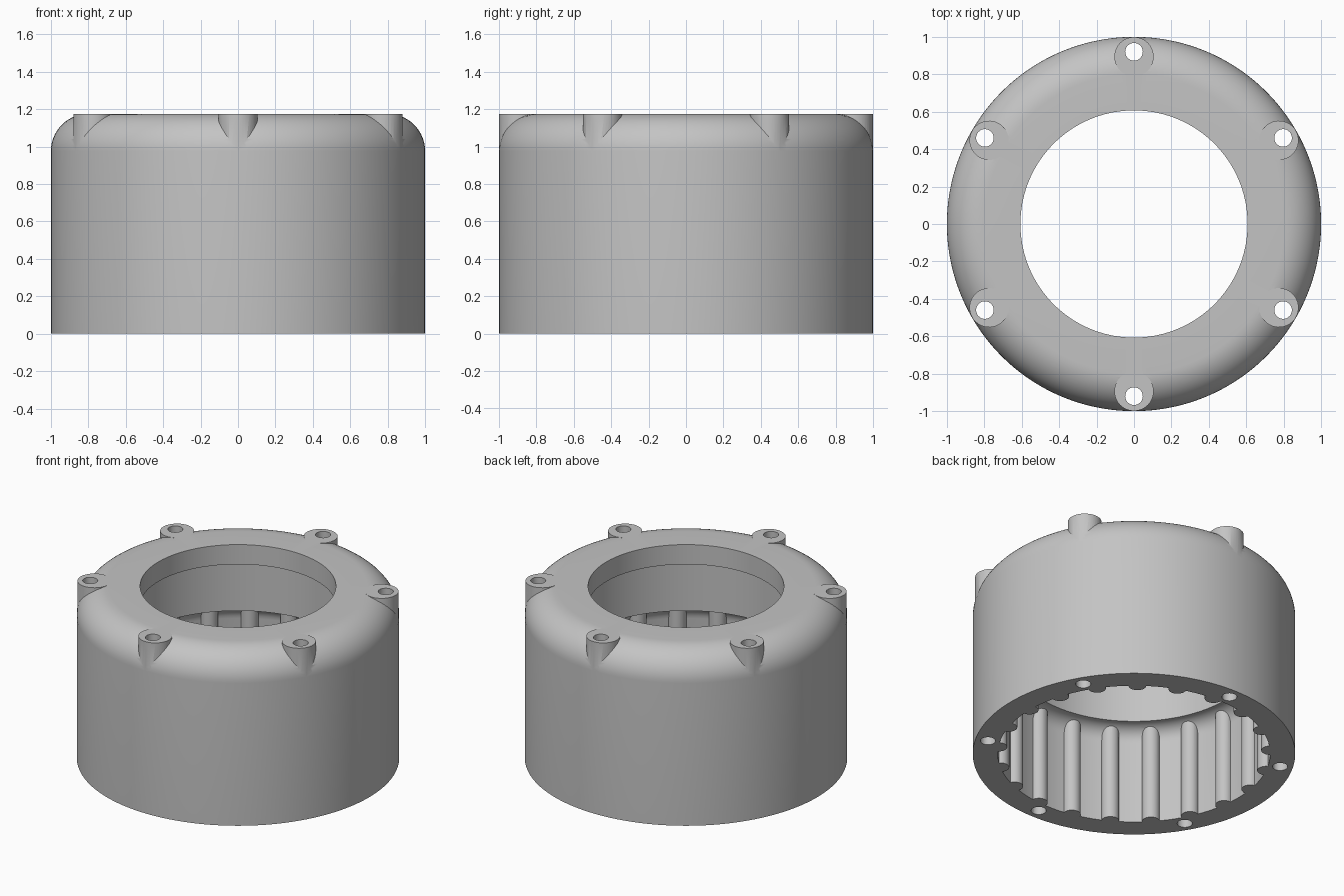
import bpy, bmesh
from math import cos, sin, pi, radians
from mathutils import Matrix, Vector

cube = bpy.data.objects.get("Cube")
if cube:
    bpy.data.objects.remove(cube, do_unlink=True)

HEIGHT = 1.175
WALL = 0.845      # toothed bore radius
SEAT = 0.74       # middle bore radius
OPENING = 0.607   # top opening radius

grey = bpy.data.materials.new("plain grey")
grey.use_nodes = True
colour = (0.55, 0.55, 0.55, 1)
grey.diffuse_color = colour
grey.node_tree.nodes["Principled BSDF"].inputs["Base Color"].default_value = colour


def add_object(name, bm):
    bmesh.ops.recalc_face_normals(bm, faces=bm.faces)
    mesh = bpy.data.meshes.new(name)
    bm.to_mesh(mesh)
    bm.free()
    mesh.materials.append(grey)
    obj = bpy.data.objects.new(name, mesh)
    bpy.context.collection.objects.link(obj)
    return obj


def arc(cx, cz, radius, start, end, steps):
    angles = [radians(start + (end - start) * i / steps) for i in range(steps + 1)]
    return [(cx + radius * cos(a), cz + radius * sin(a)) for a in angles]


def lathe(name, profile, steps):
    """Revolve a closed (radius, height) profile around z."""
    bm = bmesh.new()
    verts = [bm.verts.new((r, 0, z)) for r, z in profile]
    edges = [bm.edges.new((v, verts[i - 1])) for i, v in enumerate(verts)]
    bmesh.ops.spin(bm, geom=verts + edges, cent=(0, 0, 0), axis=(0, 0, 1),
                   angle=2 * pi, steps=steps)
    bmesh.ops.remove_doubles(bm, verts=bm.verts, dist=0.0005)
    return add_object(name, bm)


def cylinder_ring(name, count, phase, ring, radius, low, high, sides):
    """Upright cylinders spaced evenly on a circle."""
    bm = bmesh.new()
    for i in range(count):
        a = phase + 2 * pi * i / count
        place = Matrix.Translation(Vector((ring * cos(a), ring * sin(a), (low + high) / 2)))
        bmesh.ops.create_cone(bm, cap_ends=True, segments=sides, radius1=radius,
                              radius2=radius, depth=high - low,
                              matrix=place @ Matrix.Rotation(a, 4, 'Z'))
    return add_object(name, bm)


# Housing shell: rounded outer shoulder, stepped bore with a filleted shoulder
profile = [(WALL, 0), (1, 0)]
profile += arc(0.8, HEIGHT - 0.2, 0.2, 0, 90, 14)
profile += [(OPENING, HEIGHT), (OPENING, 1.04), (SEAT, 1.04), (SEAT, 0.66)]
profile += arc(WALL - 0.1, 0.56, 0.1, 90, 0, 8)
housing = lathe("housing", profile, 144)

# Screw bosses, inner round teeth and the through holes
bosses = cylinder_ring("screw_bosses", 6, pi / 2, 0.894, 0.105, 0.9, HEIGHT, 40)
teeth = cylinder_ring("inner_teeth", 21, 0, WALL, 0.055, 0, 0.69, 28)
holes = cylinder_ring("screw_hole_cutters", 6, pi / 2, 0.92, 0.047, -0.1, HEIGHT + 0.1, 28)

for tool, operation in ((bosses, 'UNION'), (teeth, 'UNION'), (holes, 'DIFFERENCE')):
    mod = housing.modifiers.new(tool.name, 'BOOLEAN')
    mod.operation = operation
    mod.solver = 'EXACT'
    mod.object = tool

# Bake the booleans and drop the helpers
bpy.context.view_layer.update()
graph = bpy.context.evaluated_depsgraph_get()
baked = bpy.data.meshes.new_from_object(housing.evaluated_get(graph))
housing.modifiers.clear()
housing.data = baked
for tool in (bosses, teeth, holes):
    bpy.data.objects.remove(tool, do_unlink=True)

# Smooth shading with crisp edges
bpy.ops.object.select_all(action='DESELECT')
housing.select_set(True)
bpy.context.view_layer.objects.active = housing
bpy.ops.object.shade_smooth_by_angle(angle=radians(30))
